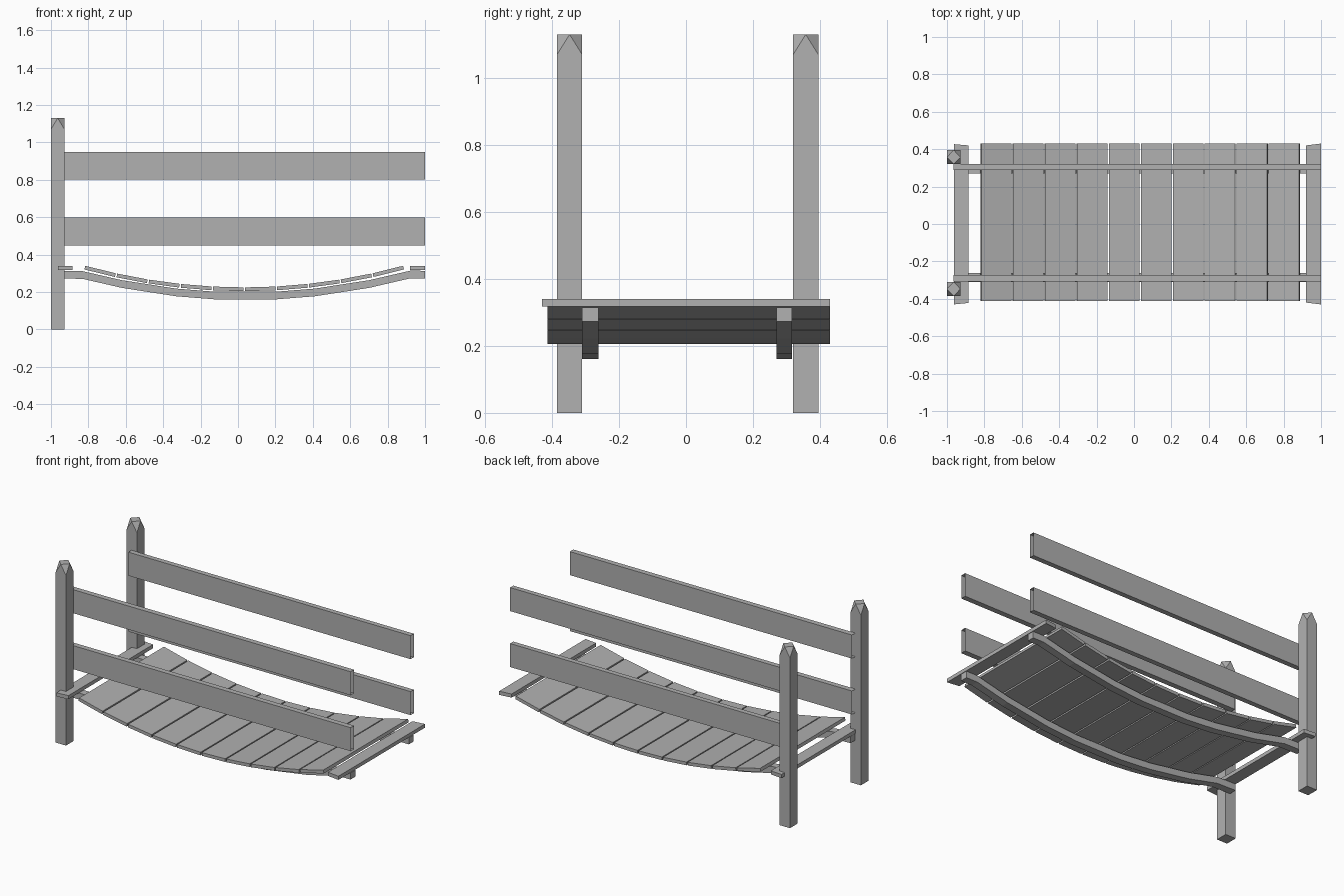
import bpy, bmesh, math

if "Cube" in bpy.data.objects:
    bpy.data.objects.remove(bpy.data.objects["Cube"])

# Dark grey wood
wood = bpy.data.materials.new("dark_grey_wood")
wood.diffuse_color = (0.44, 0.44, 0.44, 1)
wood.use_nodes = True
wood.node_tree.nodes["Principled BSDF"].inputs["Base Color"].default_value = wood.diffuse_color


def finish(name, bm):
    bmesh.ops.recalc_face_normals(bm, faces=bm.faces)
    me = bpy.data.meshes.new(name)
    bm.to_mesh(me)
    bm.free()
    me.materials.append(wood)
    ob = bpy.data.objects.new(name, me)
    bpy.context.collection.objects.link(ob)
    return ob


def extrude(name, outline, axis, lo, hi):
    """Prism from a 2D outline: (x, z) along y, or (x, y) along z."""
    bm = bmesh.new()
    put = (lambda p, d: (p[0], d, p[1])) if axis == 'y' else (lambda p, d: (p[0], p[1], d))
    a = [bm.verts.new(put(p, lo)) for p in outline]
    b = [bm.verts.new(put(p, hi)) for p in outline]
    bm.faces.new(a)
    bm.faces.new(b)
    n = len(a)
    for i in range(n):
        j = (i + 1) % n
        bm.faces.new((a[i], a[j], b[j], b[i]))
    return finish(name, bm)


def post(name, x0, x1, y0, y1, shoulder, top):
    """Square post whose four top corners are cut away, leaving a diamond top."""
    bm = bmesh.new()
    cor = [(x0, y0), (x1, y0), (x1, y1), (x0, y1)]
    mid = [((cor[i][0] + cor[(i + 1) % 4][0]) / 2,
            (cor[i][1] + cor[(i + 1) % 4][1]) / 2) for i in range(4)]
    base = [bm.verts.new((*c, 0)) for c in cor]
    sh = [bm.verts.new((*c, shoulder)) for c in cor]
    tip = [bm.verts.new((*m, top)) for m in mid]
    bm.faces.new(base)
    bm.faces.new(tip)
    for i in range(4):
        j = (i + 1) % 4
        bm.faces.new((base[i], base[j], sh[j], tip[i], sh[i]))
        bm.faces.new((tip[i], sh[j], tip[j]))
    return finish(name, bm)


def rail(name, x0, x1, y0, y1, z0, z1):
    """Long board with open ends."""
    bm = bmesh.new()
    rings = [[bm.verts.new((x, y, z)) for y, z in
              ((y0, z0), (y1, z0), (y1, z1), (y0, z1))] for x in (x0, x1)]
    for i in range(4):
        j = (i + 1) % 4
        bm.faces.new((rings[0][i], rings[0][j], rings[1][j], rings[1][i]))
    return finish(name, bm)


# Posts
post("front_post", -1.0, -0.928, -0.385, -0.31, 1.07, 1.13)
post("back_post", -1.0, -0.928, 0.32, 0.395, 1.07, 1.13)

# Hand rails
for side, y0, y1 in (("front", -0.307, -0.273), ("back", 0.288, 0.32)):
    for level, z0, z1 in (("lower", 0.45, 0.598), ("upper", 0.802, 0.95)):
        rail(f"{side}_{level}_rail", -0.965, 1.0, y0, y1, z0, z1)

# Sagging support beams
CX = 0.04
xs = [CX + d for d in (-0.87, -0.66, -0.37, -0.16, 0.16, 0.37, 0.66, 0.88)]
low = [(-0.96, 0.273)] + [(x, 0.157 + 0.15 * (x - CX) ** 2) for x in xs] + [(1.0, 0.273)]
outline = low + [(x, z + 0.041) for x, z in reversed(low)]
extrude("front_beam", outline, 'y', -0.31, -0.262)
extrude("back_beam", outline, 'y', 0.27, 0.317)

# Deck planks following the sag
W, T, PITCH = 0.163, 0.02, 0.1707
for i in range(10):
    xc = 0.033 + (i - 4.5) * PITCH

    def sag(x):
        return 0.225 + 0.16 * (x - 0.033) ** 2
    l, r = xc - W / 2, xc + W / 2
    zl, zr = sag(l), sag(r)
    ang = math.atan2(zr - zl, r - l)
    dx, dz = T * math.sin(ang), -T * math.cos(ang)
    extrude(f"deck_plank_{i + 1}",
            [(l, zl), (r, zr), (r + dx, zr + dz), (l + dx, zl + dz)], 'y', -0.413, 0.43)

# Flat end planks with slightly skewed ends
extrude("left_end_plank", [(-0.963, -0.43), (-0.885, -0.422), (-0.885, 0.42), (-0.963, 0.427)],
        'z', 0.317, 0.34)
extrude("right_end_plank", [(0.92, -0.42), (1.0, -0.43), (1.0, 0.43), (0.92, 0.42)],
        'z', 0.317, 0.34)
